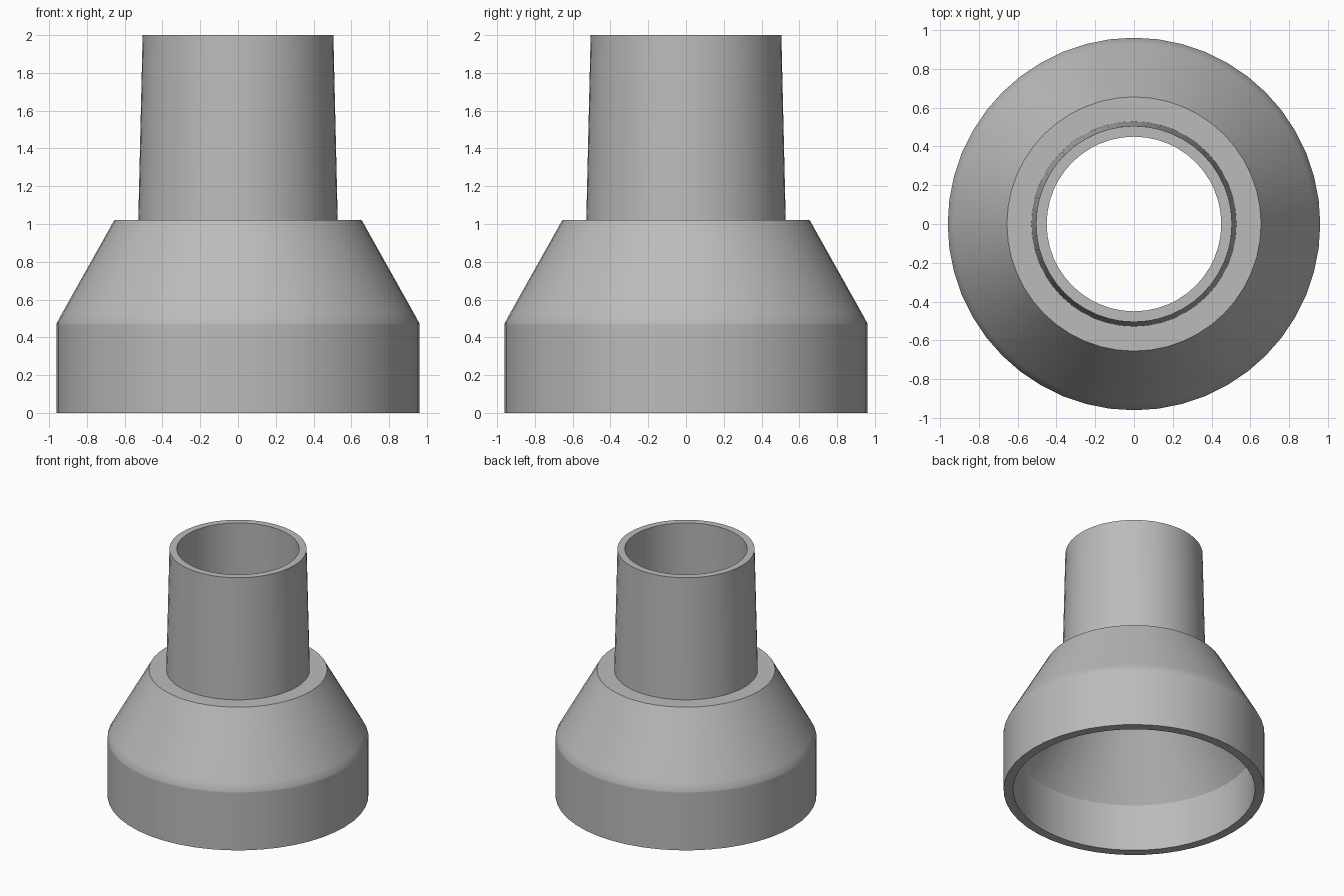
import bpy, bmesh, math

cube = bpy.data.objects.get("Cube")
if cube:
    bpy.data.objects.remove(cube, do_unlink=True)

SIDES = 48

grey = bpy.data.materials.new("plain grey")
grey.use_nodes = True
COLOUR = (0.5, 0.5, 0.5, 1)
grey.diffuse_color = COLOUR
grey.node_tree.nodes["Principled BSDF"].inputs["Base Color"].default_value = COLOUR


def lathe(name, profile):
    """Spin a closed (radius, height) profile around z."""
    bm = bmesh.new()
    verts = [bm.verts.new((r, 0, z)) for r, z in profile]
    edges = [bm.edges.new((v, verts[i - 1])) for i, v in enumerate(verts)]
    bmesh.ops.spin(bm, geom=verts + edges, cent=(0, 0, 0), axis=(0, 0, 1),
                   angle=2 * math.pi, steps=SIDES, use_merge=True)
    bmesh.ops.remove_doubles(bm, verts=bm.verts, dist=0.0001)
    bmesh.ops.recalc_face_normals(bm, faces=bm.faces)
    mesh = bpy.data.meshes.new(name)
    bm.to_mesh(mesh)
    bm.free()
    mesh.materials.append(grey)
    obj = bpy.data.objects.new(name, mesh)
    bpy.context.collection.objects.link(obj)
    bpy.ops.object.select_all(action="DESELECT")
    obj.select_set(True)
    bpy.context.view_layer.objects.active = obj
    bpy.ops.object.shade_smooth_by_angle(angle=math.radians(32))
    return obj


# Hollow stepped adapter: wide socket, conical shoulder, tapered neck
outside = [(0.96, 0), (0.96, 0.465), (0.96, 0.475), (0.93, 0.53),
           (0.655, 1.02), (0.528, 1.02), (0.505, 2)]
inside = [(0.45, 2), (0.47, 1.02), (0.89, 0.38), (0.89, 0)]
lathe("pipe_adapter", outside + inside)
